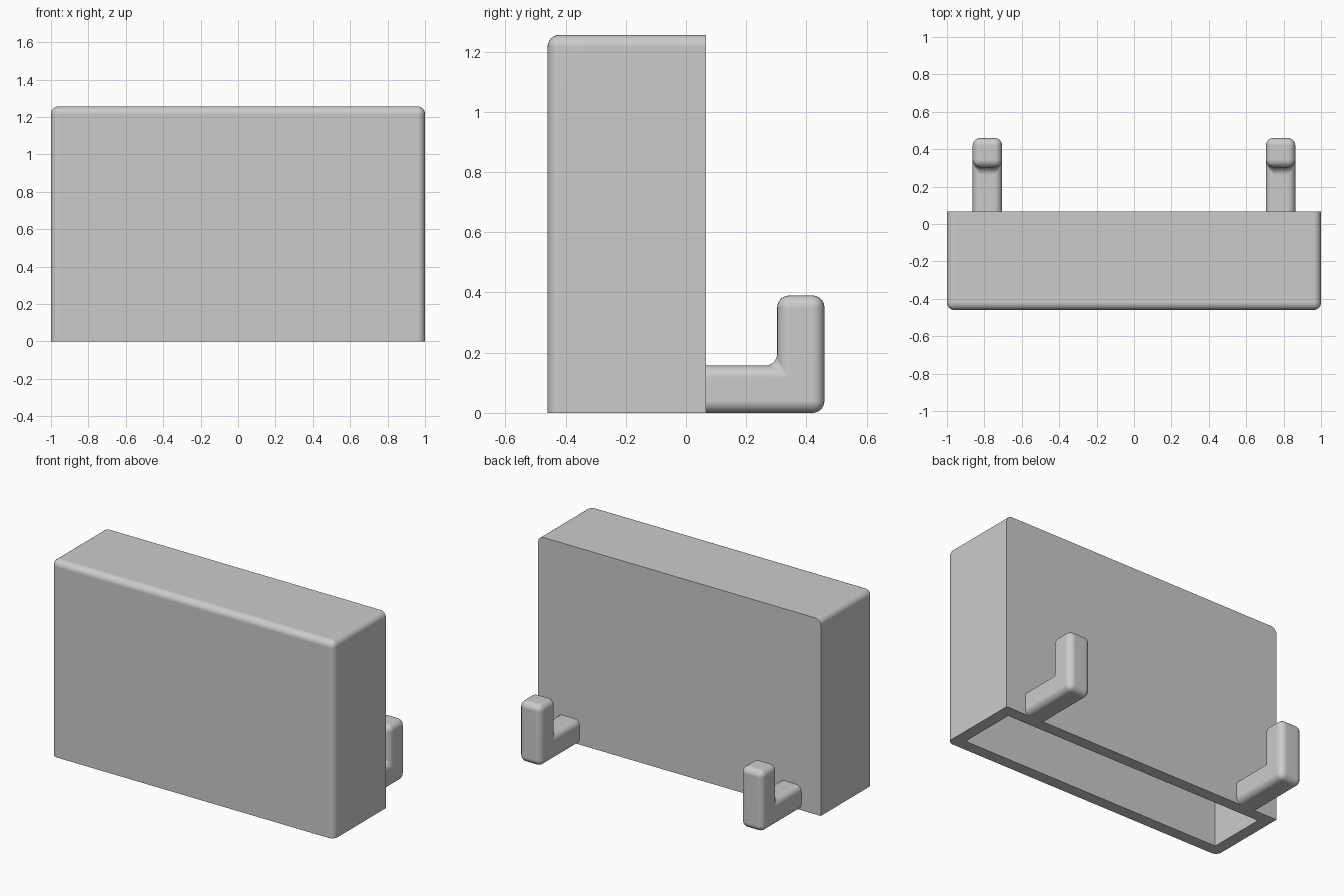
import bpy, bmesh, math

cube = bpy.data.objects.get("Cube")
if cube:
    bpy.data.objects.remove(cube, do_unlink=True)

FRONT, BACK, HEIGHT = -0.46, 0.067, 1.256
WALL, RADIUS = 0.075, 0.04
ARM, REACH, POST = 0.157, 0.46, 0.39
HOOK_X = 0.784

grey = bpy.data.materials.new("light_grey")
grey.use_nodes = True
colour = (0.6, 0.6, 0.6, 1)
grey.diffuse_color = colour
grey.node_tree.nodes["Principled BSDF"].inputs["Base Color"].default_value = colour


def prism(name, profile, x0, x1, rounded=None, drop_face=None):
    """Extrude a (y, z) profile along x, then round the edges chosen by a rule."""
    bm = bmesh.new()
    base = bm.faces.new([bm.verts.new((x0, y, z)) for y, z in profile])
    out = bmesh.ops.extrude_face_region(bm, geom=[base], use_keep_orig=True)
    for v in out["geom"]:
        if isinstance(v, bmesh.types.BMVert):
            v.co.x = x1
    bmesh.ops.recalc_face_normals(bm, faces=bm.faces)
    if rounded:
        bmesh.ops.bevel(bm, geom=[e for e in bm.edges if rounded(e)], offset=RADIUS,
                        segments=6, profile=0.5, affect='EDGES', clamp_overlap=True)
    if drop_face:
        hidden = [f for f in bm.faces if drop_face(f)]
        bmesh.ops.delete(bm, geom=hidden, context='FACES')
    mesh = bpy.data.meshes.new(name)
    bm.to_mesh(mesh)
    bm.free()
    mesh.materials.append(grey)
    obj = bpy.data.objects.new(name, mesh)
    bpy.context.collection.objects.link(obj)
    return obj


def activate(obj):
    bpy.ops.object.select_all(action='DESELECT')
    obj.select_set(True)
    bpy.context.view_layer.objects.active = obj


def smooth(obj):
    activate(obj)
    bpy.ops.object.shade_smooth_by_angle(angle=math.radians(30))
    obj.modifiers.new("even_normals", 'WEIGHTED_NORMAL').keep_sharp = True


def lies_on(part, axis, value):
    return all(abs(v.co[axis] - value) < 1e-4 for v in part.verts)


def rectangle(y0, y1, z0, z1):
    return [(y0, z0), (y1, z0), (y1, z1), (y0, z1)]


# Case: sharp at the back and bottom, rounded on all other edges
case = prism("case", rectangle(FRONT, BACK, 0, HEIGHT), -1, 1,
             lambda e: not lies_on(e, 1, BACK) and not lies_on(e, 2, 0))

# Cavity open at the bottom
cutter = prism("cavity_cutter",
               rectangle(FRONT + WALL, BACK - WALL, -0.1, HEIGHT - WALL),
               -1 + WALL, 1 - WALL)
cutter.hide_render = True
cut = case.modifiers.new("cavity", 'BOOLEAN')
cut.operation, cut.solver, cut.object = 'DIFFERENCE', 'EXACT', cutter
activate(case)
bpy.ops.object.modifier_apply(modifier=cut.name)
bpy.data.objects.remove(cutter, do_unlink=True)
smooth(case)

# Pair of upturned hooks on the back
hook_profile = [(BACK, 0), (REACH, 0), (REACH, POST), (REACH - ARM, POST),
                (REACH - ARM, ARM), (BACK, ARM)]
for side, x in (("left", HOOK_X), ("right", -HOOK_X)):
    hook = prism(side + "_hook", hook_profile, x - ARM / 2, x + ARM / 2,
                 lambda e: not lies_on(e, 1, BACK),
                 lambda f: lies_on(f, 1, BACK))
    smooth(hook)
